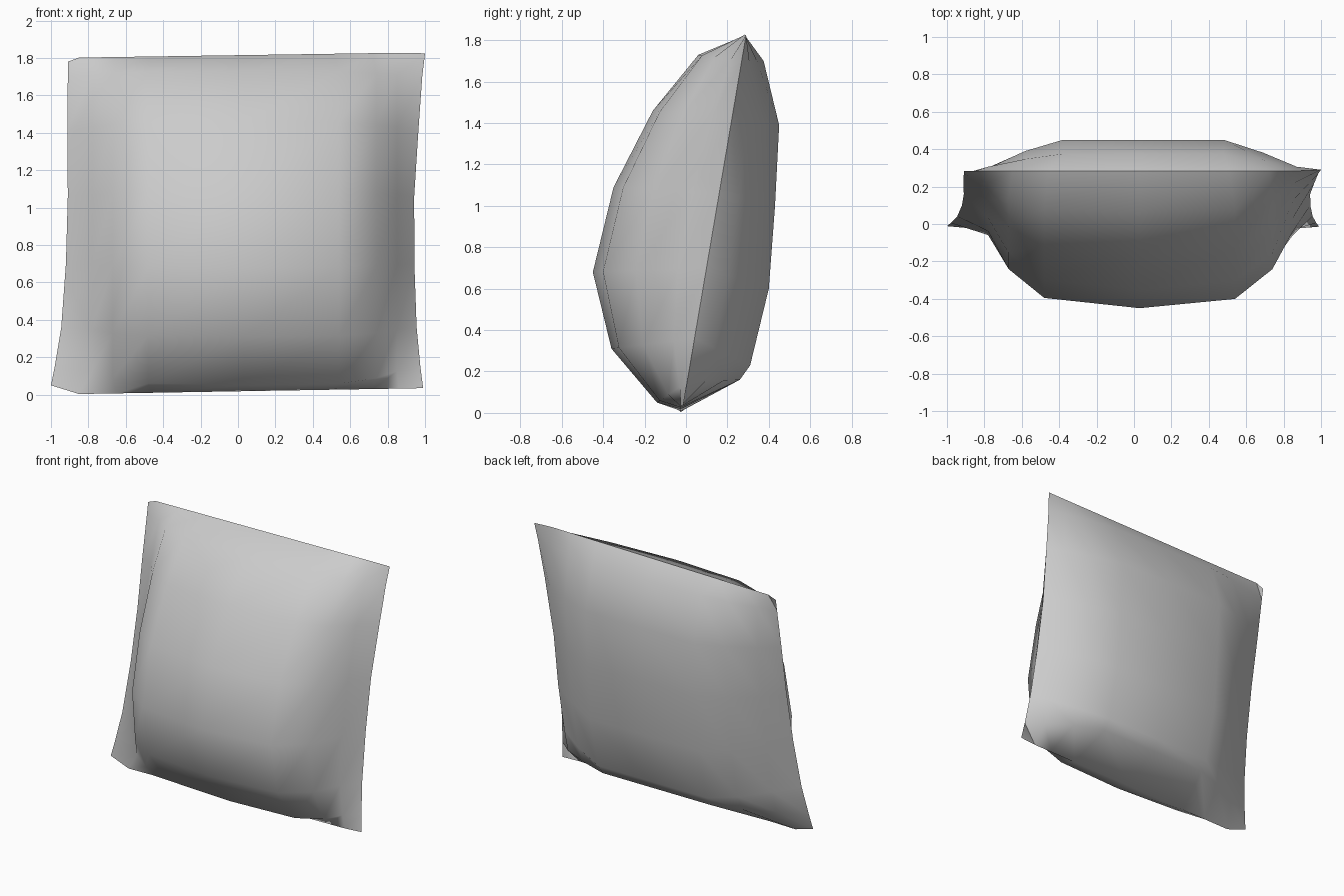
import bpy, bmesh, math

if "Cube" in bpy.data.objects:
    bpy.data.objects.remove(bpy.data.objects["Cube"])

# Side profiles (y, z) along the middle of the cushion, bottom to top
FRONT = [(-0.14, 0.05), (-0.36, 0.31), (-0.45, 0.68), (-0.35, 1.09), (-0.16, 1.46), (0.06, 1.73)]
BACK = [(0.26, 0.16), (0.31, 0.23), (0.40, 0.60), (0.43, 1.0), (0.45, 1.39), (0.375, 1.70)]
# Column positions across the width and how far each bulges from the seam
FRONT_X = [-0.78, -0.67, -0.48, 0.03, 0.54, 0.74, 0.85]
FRONT_W = [0.25, 0.62, 0.90, 1.0, 0.91, 0.62, 0.25]
BACK_X = [-0.78, -0.58, -0.38, 0.05, 0.48, 0.69, 0.87]
BACK_W = [0.35, 0.74, 1.0, 1.0, 1.0, 0.70, 0.35]
# Seam outline
SEAM_X = [-0.85, -0.65, -0.46, 0.03, 0.51, 0.72, 0.86]
SEAM_Z = [0.02, 0.15, 0.36, 0.70, 1.06, 1.42, 1.70, 1.81]
LEFT_X = [-1.0, -0.98, -0.945, -0.92, -0.91, -0.912, -0.91, -0.91]
RIGHT_X = [0.99, 0.975, 0.955, 0.943, 0.942, 0.965, 0.985, 1.0]


def seam_y(z):
    return 0.17 * z - 0.02


def point(i, j, profile, xs, ws):
    if i in (0, 8):                                   # side seams
        x = (LEFT_X if i == 0 else RIGHT_X)[j]
        z = SEAM_Z[j]
        if j == 0:
            z = 0.05 if i == 0 else 0.035
        if j == 7:
            z = 1.78 if i == 0 else 1.825
        return x, seam_y(z), z
    if j in (0, 7):                                   # bottom and top seams
        x = SEAM_X[i - 1]
        z = 0.018 + 0.017 * x if j == 0 else 1.815 + 0.015 * x
        return x, (-0.025 if j == 0 else 0.283), max(z, 0)
    y, z = profile[j - 1]                             # puffed panel
    w, z0 = ws[i - 1], SEAM_Z[j]
    return xs[i - 1], seam_y(z0) + w * (y - seam_y(z0)), z0 + w * (z - z0)


bm = bmesh.new()
seam = {}


def panel(profile, xs, ws):
    grid = {}
    for i in range(9):
        for j in range(8):
            if i in (0, 8) or j in (0, 7):
                if (i, j) not in seam:
                    seam[i, j] = bm.verts.new(point(i, j, profile, xs, ws))
                grid[i, j] = seam[i, j]
            else:
                grid[i, j] = bm.verts.new(point(i, j, profile, xs, ws))
    for i in range(8):
        for j in range(7):
            bm.faces.new((grid[i, j], grid[i + 1, j], grid[i + 1, j + 1], grid[i, j + 1]))


# Front and back panels share the seam
panel(FRONT, FRONT_X, FRONT_W)
panel(BACK, BACK_X, BACK_W)
bmesh.ops.recalc_face_normals(bm, faces=bm.faces)

mesh = bpy.data.meshes.new("cushion")
bm.to_mesh(mesh)
bm.free()
cushion = bpy.data.objects.new("cushion", mesh)
bpy.context.collection.objects.link(cushion)
bpy.context.view_layer.objects.active = cushion
cushion.select_set(True)
bpy.ops.object.shade_smooth_by_angle(angle=math.radians(65))
